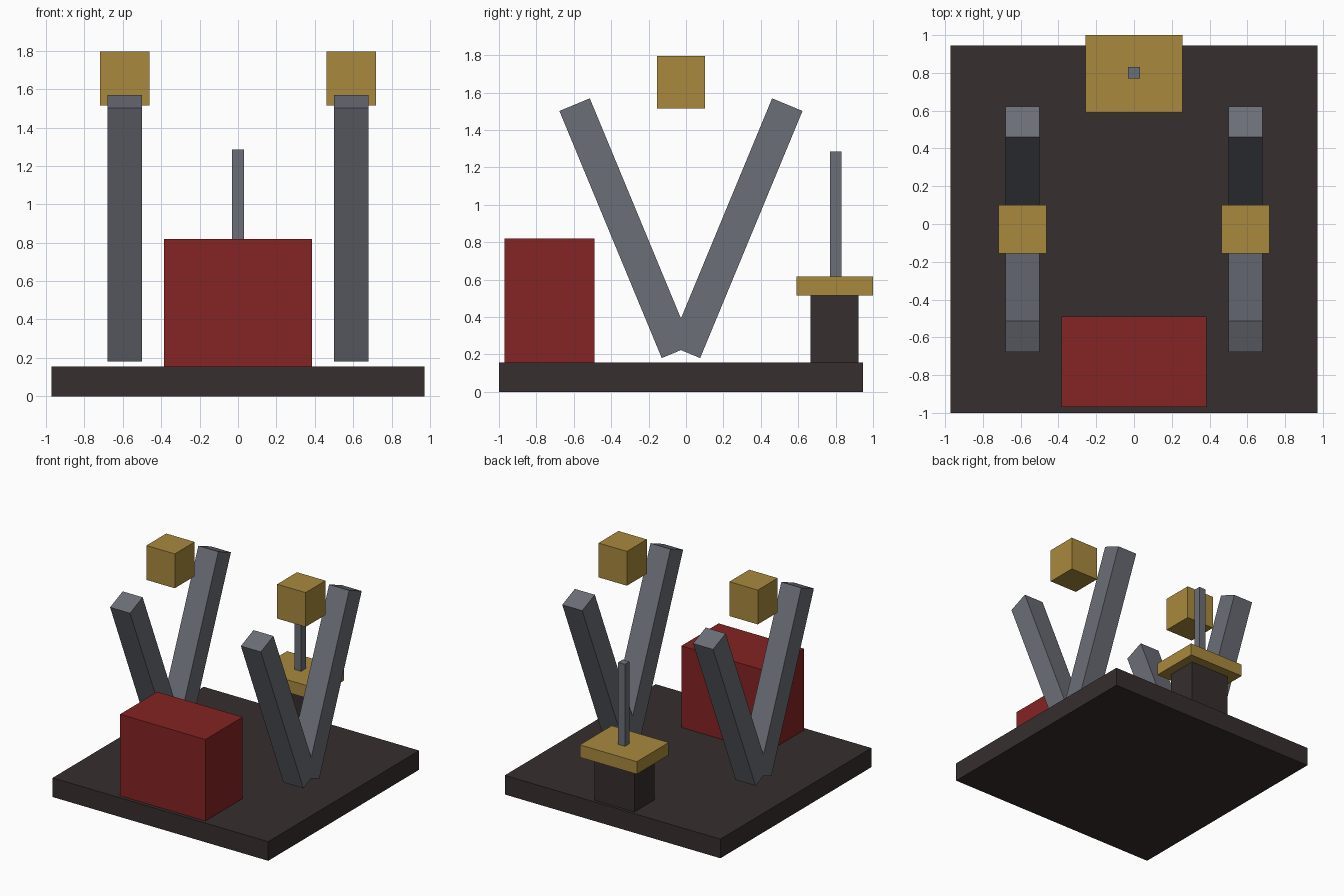
import bpy, bmesh, math
from mathutils import Matrix

if "Cube" in bpy.data.objects:
    bpy.data.objects.remove(bpy.data.objects["Cube"])


def material(name, r, g, b):
    """Flat colour given as 0-255 display values, stored as linear."""
    def lin(c):
        c /= 255
        return c / 12.92 if c <= 0.04045 else ((c + 0.055) / 1.055) ** 2.4
    mat = bpy.data.materials.new(name)
    mat.diffuse_color = (lin(r), lin(g), lin(b), 1)
    mat.use_nodes = True
    mat.node_tree.nodes["Principled BSDF"].inputs["Base Color"].default_value = mat.diffuse_color
    return mat


DARK = material("dark_brown", 55, 46, 46)
RED = material("deep_red", 133, 35, 35)
GOLD = material("old_gold", 169, 137, 61)
GREY = material("steel_grey", 107, 110, 118)


def box(name, center, size, mat, tilt=0.0):
    """Box with the given centre and size, tilted about the x axis."""
    bm = bmesh.new()
    bmesh.ops.create_cube(bm, size=1, matrix=Matrix.Diagonal((*size, 1)))
    mesh = bpy.data.meshes.new(name)
    bm.to_mesh(mesh)
    bm.free()
    mesh.materials.append(mat)
    obj = bpy.data.objects.new(name, mesh)
    obj.location = center
    obj.rotation_euler.x = tilt
    bpy.context.collection.objects.link(obj)
    return obj


# Floor slab and the big block at the front
box("base", (0, -0.027, 0.078), (1.945, 1.945, 0.156), DARK)
box("front_block", (0, -0.73, 0.488), (0.77, 0.48, 0.665), RED)

# Pedestal at the back with its cap and rod
box("pedestal", (0, 0.793, 0.335), (0.36, 0.256, 0.36), DARK)
box("pedestal_cap", (0, 0.795, 0.566), (0.514, 0.41, 0.102), GOLD)
box("rod", (0, 0.80, 0.95), (0.062, 0.062, 0.67), GREY)

# On each side: two crossing beams forming a V, and a floating block
MID_Y = -0.027
for side, sx in (("left", -1), ("right", 1)):
    for end, sy in (("front", -1), ("back", 1)):
        box(f"{side}_{end}_beam", (sx * 0.59, MID_Y + sy * 0.295, 0.875),
            (0.18, 0.176, 1.43), GREY, tilt=-sy * math.radians(22.5))
    box(f"{side}_floating_block", (sx * 0.59, MID_Y, 1.656),
        (0.256, 0.256, 0.28), GOLD)
